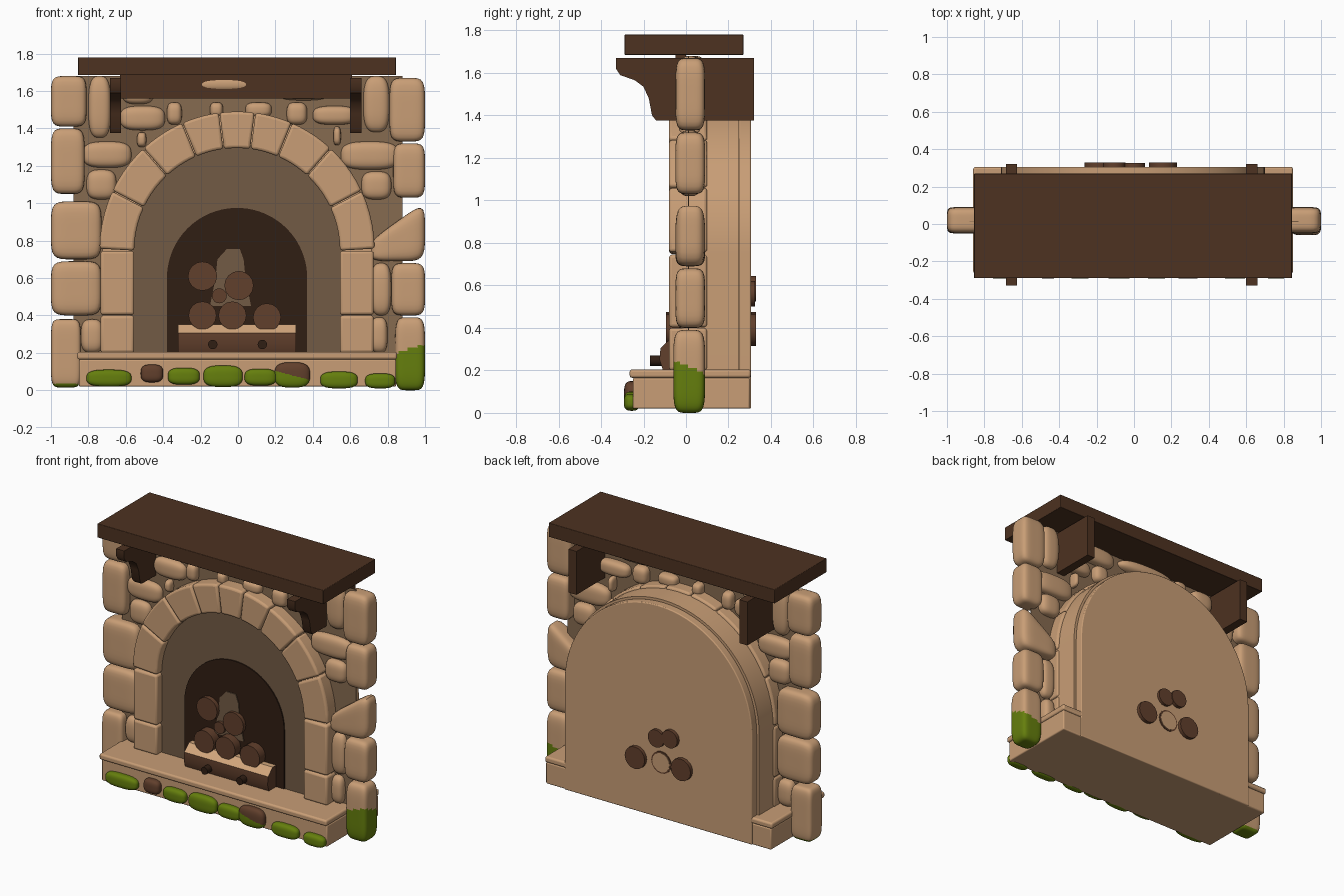
import bpy, bmesh, math
from mathutils import Vector

if "Cube" in bpy.data.objects:
    bpy.data.objects.remove(bpy.data.objects["Cube"])


def mat(name, rgb):
    m = bpy.data.materials.new(name)
    m.diffuse_color = (*rgb, 1)
    m.use_nodes = True
    m.node_tree.nodes["Principled BSDF"].inputs["Base Color"].default_value = m.diffuse_color
    return m


STONE = mat("tan_stone", (0.58, 0.34, 0.18))
MORTAR = mat("mortar", (0.24, 0.145, 0.08))
PANEL = mat("sooty_stone", (0.17, 0.105, 0.06))
SOOT = mat("soot", (0.030, 0.013, 0.0065))
WOOD = mat("dark_wood", (0.075, 0.032, 0.015))
LOG = mat("log_wood", (0.12, 0.05, 0.025))
CUT = mat("split_wood", (0.64, 0.38, 0.20))
MOSS = mat("moss", (0.13, 0.21, 0.004))


def finish(name, bm, mats, bevel=0.0, rule=None):
    bmesh.ops.recalc_face_normals(bm, faces=bm.faces)
    bm.normal_update()
    if rule:
        for f in bm.faces:
            f.material_index = 1 if rule(f) else 0
    me = bpy.data.meshes.new(name)
    bm.to_mesh(me)
    bm.free()
    ob = bpy.data.objects.new(name, me)
    bpy.context.collection.objects.link(ob)
    for m in mats:
        me.materials.append(m)
    if bevel:
        b = ob.modifiers.new("soft_edges", 'BEVEL')
        b.width, b.segments, b.limit_method = bevel, 3, 'ANGLE'
        b.angle_limit = math.radians(40)
    bpy.ops.object.select_all(action='DESELECT')
    ob.select_set(True)
    bpy.context.view_layer.objects.active = ob
    bpy.ops.object.shade_smooth_by_angle(angle=math.radians(35))
    return ob


def prism(name, pts, a, b, mats, axis='y', bevel=0.0, rule=None):
    """Profile extruded along y (pts are x,z) or along x (pts are y,z)."""
    bm = bmesh.new()
    place = (lambda p, t: (p[0], t, p[1])) if axis == 'y' else (lambda p, t: (t, p[0], p[1]))
    f = bm.faces.new([bm.verts.new(place(p, a)) for p in pts])
    ext = bmesh.ops.extrude_face_region(bm, geom=[f])
    d = Vector((0, b - a, 0)) if axis == 'y' else Vector((b - a, 0, 0))
    bmesh.ops.translate(bm, vec=d, verts=[v for v in ext['geom'] if isinstance(v, bmesh.types.BMVert)])
    return finish(name, bm, mats, bevel, rule)


def box(name, x0, x1, y0, y1, z0, z1, m, bevel=0.0):
    return prism(name, [(x0, z0), (x1, z0), (x1, z1), (x0, z1)], y0, y1, [m], bevel=bevel)


def arc(cx, cz, r, a0, a1, n):
    """Points on an arc, angles in degrees measured from straight up."""
    out = []
    for i in range(n + 1):
        a = math.radians(a0 + (a1 - a0) * i / n)
        out.append((cx + r * math.sin(a), cz + r * math.cos(a)))
    return out


def arch(cx, r, base, spring):
    return [(cx - r, base)] + arc(cx, spring, r, -90, 90, 40) + [(cx + r, base)]


def rock(name, x0, x1, z0, z1, y0=-0.05, y1=0.09, n=4.5, taper=0.0, mats=(STONE,), rule=None):
    """Rounded stone: a superellipsoid filling the given bounds."""
    bm = bmesh.new()
    bmesh.ops.create_cube(bm, size=2)
    bmesh.ops.subdivide_edges(bm, edges=bm.edges[:], cuts=23 if rule else 9, use_grid_fill=True)
    for v in bm.verts:
        c = v.co / sum(abs(k) ** n for k in v.co) ** (1 / n)
        w = -1 + (c.z + 1) * (1 - taper * (1 - c.x) / 2)
        v.co = ((x0 + x1 + (x1 - x0) * c.x) / 2, (y0 + y1 + (y1 - y0) * c.y) / 2,
                (z0 + z1 + (z1 - z0) * w) / 2)
    return finish(name, bm, mats, rule=rule)


def cylinder(name, x, z, r, y0, y1, m):
    return prism(name, arc(x, z, r, 0, 337.5, 15), y0, y1, [m])


# Mantel shelf, the beam under it and the two shaped brackets
box("mantel_shelf", -0.855, 0.845, -0.29, 0.27, 1.685, 1.78, WOOD, 0.004)
box("mantel_beam", -0.63, 0.61, -0.05, 0.0, 1.56, 1.685, WOOD)
bracket = [(-0.33, 1.67), (-0.33, 1.62), (-0.31, 1.59), (-0.24, 1.565), (-0.2, 1.535), (-0.175, 1.48),
           (-0.16, 1.40), (-0.14, 1.375), (0.32, 1.375), (0.32, 1.67)]
for side, x in (("left", -0.655), ("right", 0.63)):
    prism(side + "_bracket", bracket, x - 0.03, x + 0.03, [WOOD], axis='x')

# Hearth base and slab
box("hearth_base", -0.85, 0.845, -0.25, 0.3, 0.02, 0.165, STONE, 0.008)
box("hearth_slab", -0.86, 0.85, -0.265, 0.305, 0.165, 0.205, STONE, 0.012)

# Thin mortar wall behind the stones
box("mortar_wall", -0.88, 0.88, 0.01, 0.014, 0.03, 1.68, MORTAR)

# Firebox body, back plate, sooty front and dark opening
prism("firebox_body", arch(-0.005, 0.72, 0.03, 0.755), -0.02, 0.25, [STONE])
prism("firebox_back", arch(-0.005, 0.705, 0.02, 0.755), 0.25, 0.306, [STONE], bevel=0.006)
prism("firebox_front", arch(-0.005, 0.57, 0.2, 0.745), -0.026, -0.02, [PANEL])
prism("soot_opening", arch(-0.005, 0.375, 0.2, 0.6), -0.034, -0.026, [SOOT])
prism("pale_patch", [(-0.15, 0.45), (0.07, 0.45), (0.04, 0.6), (0.03, 0.7), (0.01, 0.755), (-0.06, 0.755),
                     (-0.11, 0.7), (-0.12, 0.6)], -0.04, -0.034, [PANEL])

# Arch stones: wedges over the opening and blocks for the legs
cuts = [-90, -65, -43, -23.5, -7.5, 7.5, 23.5, 43, 65, 90]
for i, (a0, a1) in enumerate(zip(cuts, cuts[1:])):
    ring = arc(-0.005, 0.755, 0.735, a0 + 0.2, a1 - 0.2, 5) + arc(-0.005, 0.745, 0.55, a1 - 0.2, a0 + 0.2, 5)
    prism(f"arch_stone_{i}", ring, -0.08, 0.1, [STONE], bevel=0.015)
for i, (x0, x1) in enumerate(((-0.735, -0.555), (0.545, 0.725))):
    box(f"arch_leg_lower_{i}", x0, x1, -0.08, 0.1, 0.2, 0.4, STONE, 0.015)
    box(f"arch_leg_upper_{i}", x0, x1, -0.08, 0.1, 0.403, 0.745, STONE, 0.015)

# Big stones of the side columns (x0, x1, z0, z1)
for i, b in enumerate([(-1, -0.81, 1.41, 1.68), (-1, -0.82, 1.05, 1.40), (-1, -0.73, 0.70, 1.01),
                       (-1, -0.73, 0.40, 0.69), (0.81, 1, 1.33, 1.67), (0.83, 1, 1.03, 1.32),
                       (0.82, 1, 0.40, 0.68)]):
    rock(f"column_stone_{i}", *b, n=5)
rock("column_wedge_stone", 0.71, 1, 0.69, 1.01, taper=0.65)
rock("left_foot_stone", -1, -0.84, 0.015, 0.38, n=6, mats=(STONE, MOSS),
     rule=lambda f: f.calc_center_median().z < 0.035)
rock("right_foot_stone", 0.84, 1, 0.0, 0.39, y0=-0.06, n=5, mats=(STONE, MOSS),
     rule=lambda f: (lambda c: c.z < 0.2 + 0.3 * (c.x - 0.92) - 0.4 * c.y)(f.calc_center_median()))

# Smaller stones filling the wall (x0, x1, z0, z1)
for i, b in enumerate([
        (-0.80, -0.68, 1.35, 1.68), (-0.83, -0.57, 1.19, 1.33), (-0.81, -0.65, 1.02, 1.18),
        (-0.63, -0.39, 1.39, 1.52), (-0.54, -0.49, 1.30, 1.38), (-0.62, -0.45, 1.53, 1.66),
        (-0.15, -0.08, 1.46, 1.54), (0.04, 0.18, 1.46, 1.54), (0.40, 0.63, 1.42, 1.52),
        (0.51, 0.55, 1.31, 1.41), (0.55, 0.86, 1.18, 1.33), (0.66, 0.82, 1.02, 1.17),
        (0.67, 0.81, 1.38, 1.68), (-0.84, -0.72, 0.2, 0.38), (0.71, 0.80, 0.2, 0.39),
        (0.71, 0.82, 0.40, 0.68), (-0.38, -0.30, 1.42, 1.54), (0.26, 0.37, 1.42, 1.54),
        (-0.40, -0.30, 1.56, 1.67), (0.2, 0.5, 1.55, 1.67)]):
    rock(f"wall_stone_{i}", *b, y0=-0.035, y1=0.07, n=3)
rock("beam_stone", -0.3, 0.15, 1.59, 1.68, y0=-0.056, y1=0.08, n=2.5)

# Mossy pebbles along the hearth front (centre x, centre z, width, height, moss height)
for i, (x, z, w, h, top) in enumerate([
        (-0.69, 0.065, 0.24, 0.09, 1), (-0.46, 0.09, 0.12, 0.095, 0), (-0.29, 0.075, 0.17, 0.09, 1),
        (-0.08, 0.075, 0.21, 0.115, 1), (0.12, 0.07, 0.17, 0.09, 1), (0.29, 0.082, 0.19, 0.135, 0.08),
        (0.54, 0.055, 0.2, 0.09, 1), (0.76, 0.05, 0.16, 0.08, 1)]):
    rock(f"hearth_pebble_{i}", x - w / 2, x + w / 2, z - h / 2, z + h / 2, y0=-0.292, y1=-0.22, n=3,
         mats=(LOG, MOSS), rule=lambda f, t=top, x=x: f.calc_center_median().z
         < t - 0.25 * (f.calc_center_median().x - x))

# Stacked logs running front to back (x, z, radius, front y, back y)
for i, l in enumerate([(-0.19, 0.61, 0.078, -0.065, 0.29), (0.005, 0.56, 0.078, -0.06, 0.29),
                       (-0.1, 0.505, 0.04, -0.06, 0.29), (-0.19, 0.4, 0.075, -0.095, 0.33),
                       (-0.03, 0.4, 0.075, -0.095, 0.31), (0.155, 0.39, 0.075, -0.095, 0.33),
                       (-0.105, 0.585, 0.06, 0.2, 0.33), (0.0, 0.56, 0.06, 0.2, 0.325)]):
    cylinder(f"log_{i}", *l, LOG)
cylinder("pale_log_end", -0.03, 0.4, 0.065, 0.305, 0.313, STONE)

# Split log across the front with its pale cut side up, and the grate feet
prism("split_log", [(-0.11, 0.205), (-0.125, 0.25), (-0.12, 0.305), (-0.07, 0.352), (-0.02, 0.352), (-0.02, 0.205)],
      -0.32, 0.31, [LOG, CUT], axis='x', rule=lambda f: f.normal.z > 0.5)
for i, x in enumerate((-0.135, 0.13)):
    cylinder(f"grate_foot_{i}", x, 0.245, 0.025, -0.17, -0.05, SOOT)
